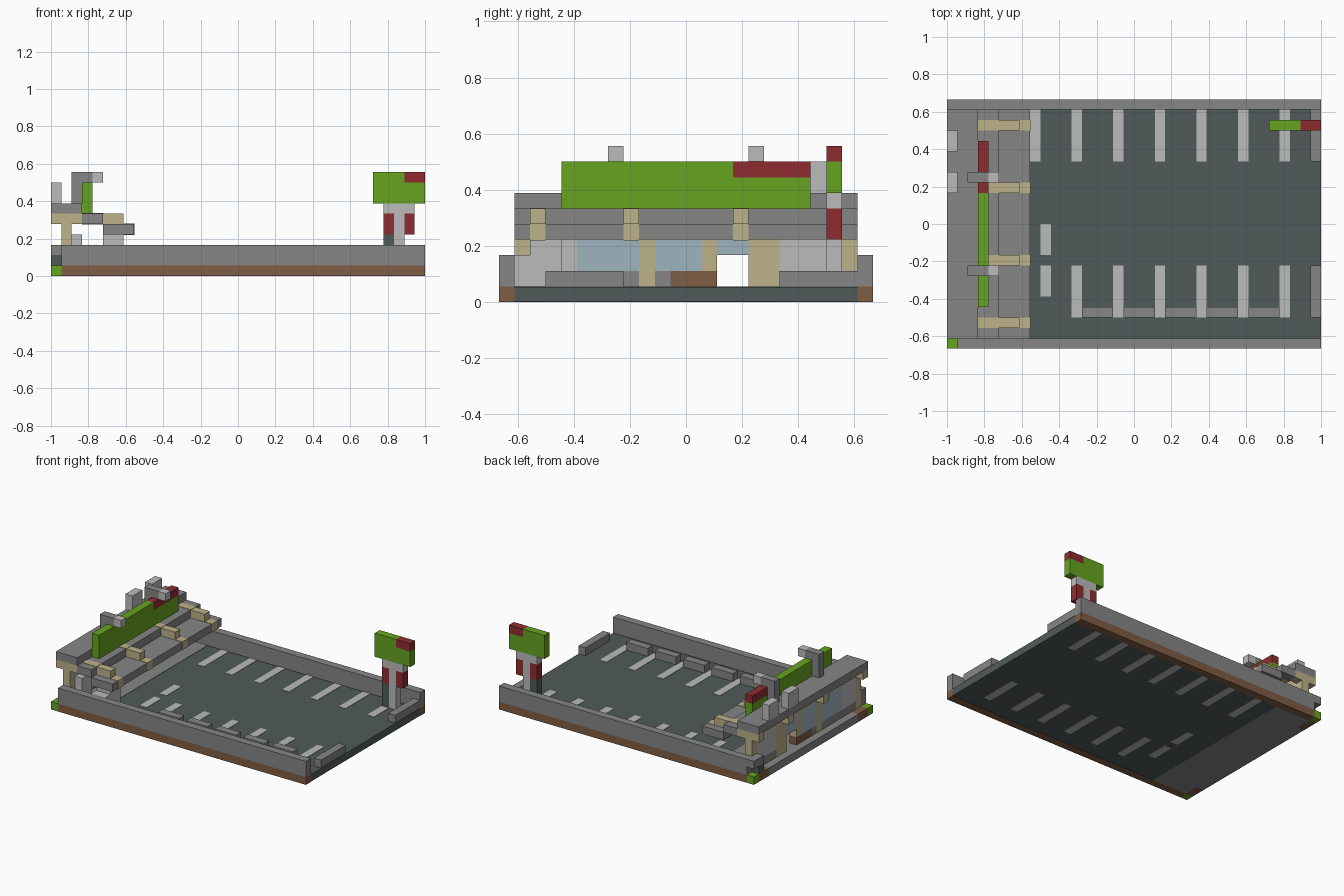
import bpy
import bmesh
from mathutils import Matrix, Vector

default_cube = bpy.data.objects.get("Cube")
if default_cube:
    bpy.data.objects.remove(default_cube, do_unlink=True)

UNIT = 1 / 18  # the model is assembled on a block lattice
ORIGIN = Vector((-18, -12, 0))
PROUD = 0.04   # small relief for pieces that sit flush in a slab


def make_material(name, rgb):
    linear = [(c / 255 / 12.92) if c < 11 else ((c / 255 + 0.055) / 1.055) ** 2.4 for c in rgb]
    material = bpy.data.materials.new(name)
    material.use_nodes = True
    material.diffuse_color = (*linear, 1)
    shader = material.node_tree.nodes["Principled BSDF"]
    shader.inputs["Base Color"].default_value = (*linear, 1)
    shader.inputs["Roughness"].default_value = 0.9
    return material


grey = make_material("concrete grey", (134, 134, 134))
light = make_material("light grey", (187, 187, 187))
asphalt = make_material("asphalt", (81, 91, 90))
tan = make_material("tan stone", (189, 178, 138))
brown = make_material("earth brown", (127, 93, 68))
green = make_material("sign green", (103, 164, 33))
red = make_material("sign red", (142, 44, 47))
glass = make_material("window blue", (158, 181, 191))


def block(name, material, x, y, z):
    """Add a box spanning the given (start, end) lattice ranges."""
    low = Vector((x[0], y[0], z[0]))
    high = Vector((x[1], y[1], z[1]))
    mesh = bpy.data.meshes.new(name)
    bm = bmesh.new()
    centre = ((low + high) / 2 + ORIGIN) * UNIT
    size = (high - low) * UNIT
    bmesh.ops.create_cube(bm, size=1, matrix=Matrix.Translation(centre) @ Matrix.Diagonal((*size, 1)))
    bm.to_mesh(mesh)
    bm.free()
    mesh.materials.append(material)
    obj = bpy.data.objects.new(name, mesh)
    bpy.context.collection.objects.link(obj)
    return obj


ground = (0, 1)

# Ground slabs: car park surface and the paving under the building
block("parking_surface", asphalt, (6, 36), (1, 23), (PROUD, 1 - PROUD))
block("building_paving", grey, (1, 6), (1, 23), ground)
block("edge_paving", grey, (0, 1), (3, 21), ground)
for side, start in (("front", 0), ("back", 23)):
    row = (start, start + 1)
    block(side + "_soil_strip", brown, (1, 36), row, ground)
    block(side + "_boundary_wall", grey, (1, 36), row, (1, 3))
    block(side + "_corner_grass", green, (0, 1), row, ground)
for side, start in (("front", 1), ("back", 21)):
    block(side + "_corner_soil", brown, (0, 1), (start, start + 2), ground)
block("corner_vent_base", asphalt, (0, 1), (22, 23), (1, 2))
block("corner_vent", grey, (0, 1), (22, 24), (2, 3))

# Painted parking bays, their wheel stops and the end kerbs
for i in range(8, 33, 4):
    block("back_bay_line", light, (i, i + 1), (18, 23), ground)
    if i > 8:
        block("front_bay_line", light, (i, i + 1), (3, 8), ground)
    if 8 < i < 32:
        block("wheel_stop", grey, (i + 1, i + 4), (3, 4), (1, 2))
for start in (5, 9):
    block("lane_dash", light, (9, 10), (start, start + 3), ground)
for start, end in ((3, 8), (18, 23)):
    block("end_kerb", grey, (35, 36), (start, end), (1, 2))

# Building wall, one bay after another: low part, upper part
wall = (1, 2)
for name, material, start, end, bottom in (
        ("wall_pier", tan, 1, 2, 1),
        ("wall_panel", light, 2, 5, 2),
        ("shop_window", glass, 5, 9, 2),
        ("wall_pier", tan, 9, 10, 1),
        ("shop_window", glass, 10, 13, 2),
        ("wall_pier", tan, 13, 14, 2),
        ("door_transom", glass, 14, 16, 3),
        ("wall_pier", tan, 16, 18, 1),
        ("wall_panel", light, 18, 22, 2),
        ("wall_pier", tan, 22, 23, 1)):
    block(name, material, wall, (start, end), (bottom, 5))
for start, end in ((2, 9), (10, 11), (18, 22)):
    block("window_sill_wall", grey, wall, (start, end), (1, 2))
block("bench_wall", brown, wall, (11, 14), (1, 2))
block("wall_cabinet", light, (2, 3), (2, 4), (1, 4))

# Stone head beam with cantilevers that carry the roof
block("head_beam", tan, wall, (1, 23), (5, 6))
for start, end in ((1, 2), (9, 10), (16, 17), (22, 23)):
    block("rear_cantilever", tan, (0, 1), (start, end), (5, 6))
    block("front_cantilever", tan, (2, 3), (start, end), (5, 6))

# Stepped roof and canopy with stone ribs
length = (1, 23)
block("main_roof", grey, (0, 3), length, (6, 7))
block("upper_canopy", grey, (3, 5), length, (5, 6))
block("lower_canopy", grey, (5, 8), length, (4, 5))
for start in (2, 8, 15, 21):
    rib = (start, start + 1)
    block("canopy_rib_top", tan, (3, 5 + PROUD), rib, (5 - PROUD, 6 + PROUD))
    block("canopy_rib_middle", tan, (5, 7), rib, (5, 6))
    block("canopy_rib_end", tan, (7, 8 + PROUD), rib, (4 - PROUD, 5 + PROUD))

# Kiosk under the canopy
block("kiosk_counter", light, (5, 7), (1, 4), (1, 3))
block("kiosk_top", light, (5, 7), (2, 4), (3, 4))

# Roof sign with its lamps and the chimneys
sign = (3, 4)
block("roof_sign_panel", green, sign, (4, 20), (6, 8))
block("roof_sign_upper", green, sign, (4, 15), (8, 9))
block("roof_sign_accent", red, sign, (15, 20), (8, 9))
for start in (7, 16):
    row = (start, start + 1)
    block("lamp_pole", grey, (2, 3), row, (7, 9))
    block("lamp_arm", grey, (2, 4), row, (9, 10))
    block("lamp_head", light, (4, 5), row, (9, 10))
for start in (15, 19):
    block("chimney", light, (0, 1), (start, start + 2), (7, 9))

# Roadside sign on a post
row = (21, 22)
block("pylon_post", light, (33, 34), row, (1, 6))
block("pylon_collar", light, (32, 35), row, (6, 7))
block("pylon_meter_box", asphalt, (32, 33), row, (1, 4))
for start in (32, 34):
    block("pylon_side_panel", red, (start, start + 1), row, (4, 6))
block("pylon_sign_panel", green, (31, 36), row, (7, 9))
block("pylon_sign_upper", green, (31, 34), row, (9, 10))
block("pylon_sign_accent", red, (34, 36), row, (9, 10))
